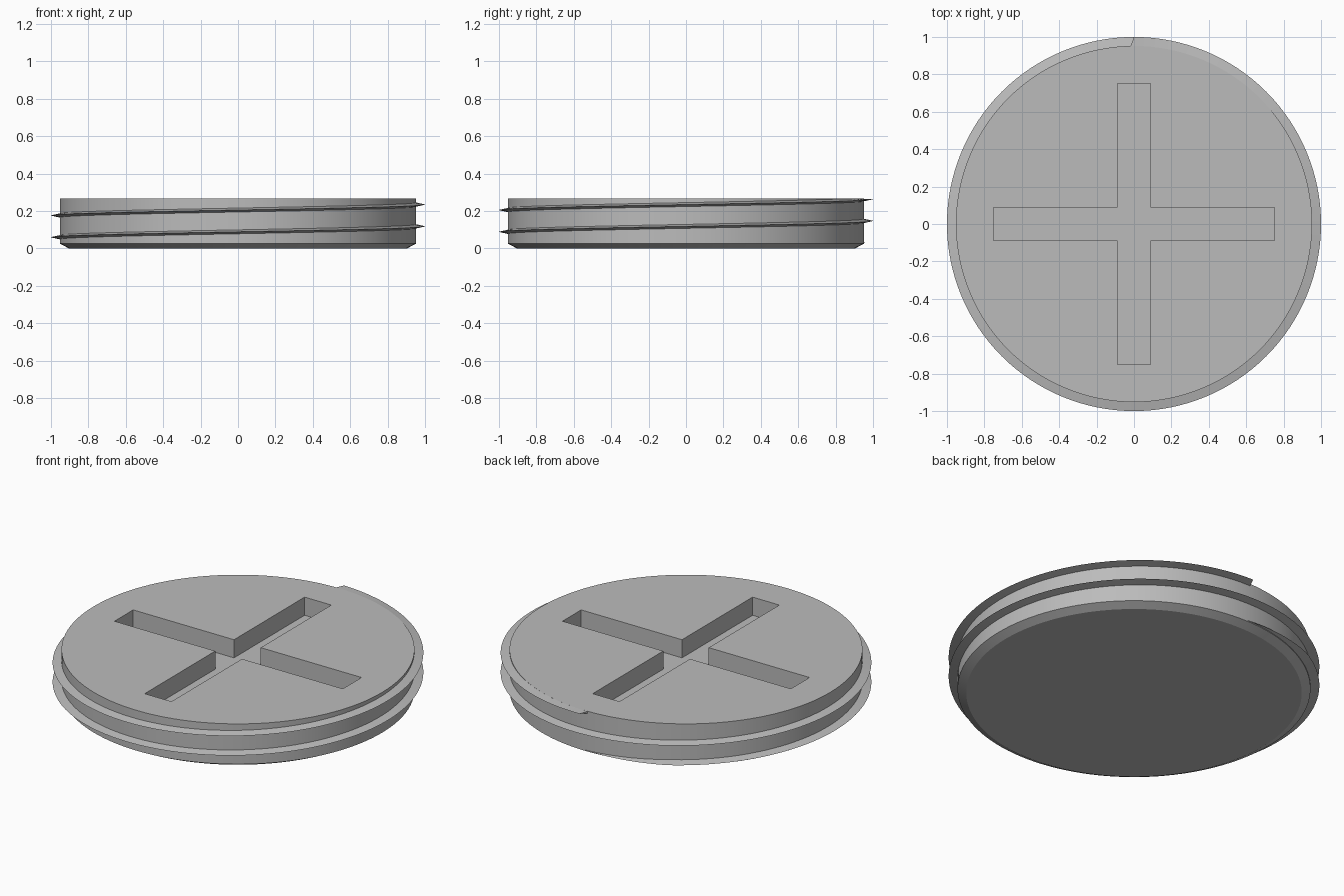
import bpy, bmesh, math

RADIUS, TOP = 0.952, 0.265
SIDES = 128

cube = bpy.data.objects.get("Cube")
if cube:
    bpy.data.objects.remove(cube, do_unlink=True)

grey = bpy.data.materials.new("plain grey")
grey.use_nodes = True
grey.diffuse_color = (0.5, 0.5, 0.5, 1)
grey.node_tree.nodes["Principled BSDF"].inputs["Base Color"].default_value = (0.5, 0.5, 0.5, 1)


def make_object(name, bm):
    bmesh.ops.recalc_face_normals(bm, faces=bm.faces)
    mesh = bpy.data.meshes.new(name)
    bm.to_mesh(mesh)
    bm.free()
    mesh.materials.append(grey)
    obj = bpy.data.objects.new(name, mesh)
    bpy.context.collection.objects.link(obj)
    return obj


def activate(obj):
    bpy.ops.object.select_all(action='DESELECT')
    obj.select_set(True)
    bpy.context.view_layer.objects.active = obj


def polar(r, a, z):
    return (r * math.cos(a), r * math.sin(a), z)


def bridge(bm, rings, closed):
    """Skin consecutive rings of vertices and cap both ends."""
    for a, b in zip(rings, rings[1:]):
        n = len(a)
        for i in range(n):
            j = (i + 1) % n
            bm.faces.new((a[i], a[j], b[j], b[i]))
    if closed:
        bm.faces.new(rings[0])
        bm.faces.new(rings[-1])


# Disc body with a chamfered lower rim
bm = bmesh.new()
rings = [[bm.verts.new(polar(r, math.tau * i / SIDES, z)) for i in range(SIDES)]
         for r, z in ((0.905, 0), (RADIUS, 0.025), (RADIUS, TOP))]
bridge(bm, rings, True)
disc = make_object("disc_body", bm)

# Cross-shaped slot cut into the top
L, W = 0.752, 0.088
quarter = [(L, -W), (L, W), (W, W)]
outline = []
for k in range(4):
    c, s = round(math.cos(k * math.pi / 2)), round(math.sin(k * math.pi / 2))
    outline += [(x * c - y * s, x * s + y * c) for x, y in quarter]
bm = bmesh.new()
rings = [[bm.verts.new((x, y, z)) for x, y in outline] for z in (TOP - 0.108, TOP + 0.1)]
bridge(bm, rings, True)
cutter = make_object("slot_cutter", bm)
cutter.hide_render = True

activate(disc)
cut = disc.modifiers.new("slot", 'BOOLEAN')
cut.operation = 'DIFFERENCE'
cut.solver = 'EXACT'
cut.object = cutter
bpy.ops.object.modifier_apply(modifier=cut.name)
bpy.data.objects.remove(cutter, do_unlink=True)

# Screw thread: two turns of a thin triangular ridge, fading in at the bottom
TURNS, PITCH, START_Z, HALF = 2, 0.1165, 0.030, 0.011
STEPS = TURNS * SIDES
bm = bmesh.new()
rings = []
for i in range(STEPS + 1):
    turn = TURNS * i / STEPS
    a = math.pi / 2 + math.tau * turn
    z = START_Z + PITCH * turn
    grow = min(1, 0.03 + turn * 12)
    tip = RADIUS + (1 - RADIUS) * grow
    h = HALF * grow
    root_a = a + (0.02 if i == STEPS else 0)
    rings.append([bm.verts.new(p) for p in (
        polar(RADIUS - 0.002, root_a, z - h),
        polar(tip, a, min(z, TOP)),
        polar(RADIUS - 0.002, root_a, min(z + h, TOP)))])
bridge(bm, rings, True)
thread = make_object("screw_thread", bm)

for obj in (disc, thread):
    activate(obj)
    bpy.ops.object.shade_smooth_by_angle(angle=math.radians(20))
